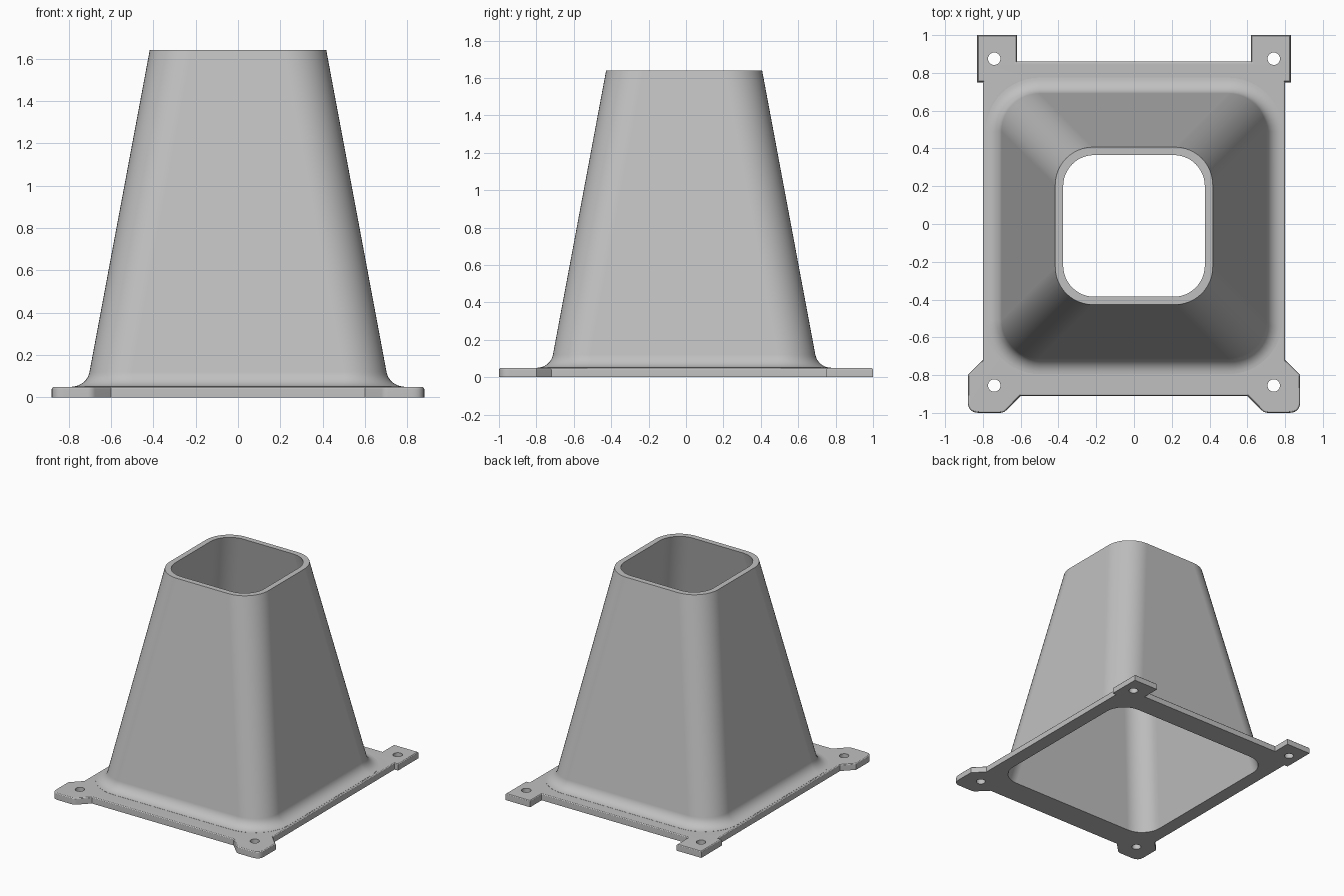
import bpy
import bmesh
from math import cos, sin, pi
from mathutils import Vector

cube = bpy.data.objects.get("Cube")
if cube:
    bpy.data.objects.remove(cube, do_unlink=True)

grey = bpy.data.materials.new("light grey")
grey.use_nodes = True
colour = (0.53, 0.53, 0.53, 1)
grey.diffuse_color = colour
grey.node_tree.nodes["Principled BSDF"].inputs["Base Color"].default_value = colour

HEIGHT = 1.64
PLATE = 0.05
SLOPE = 0.195
MID_Y = -0.01


def make_object(name, bm):
    bmesh.ops.recalc_face_normals(bm, faces=bm.faces)
    mesh = bpy.data.meshes.new(name)
    bm.to_mesh(mesh)
    bm.free()
    mesh.materials.append(grey)
    obj = bpy.data.objects.new(name, mesh)
    bpy.context.collection.objects.link(obj)
    return obj


def rounded_square(half, radius, z, steps=12):
    """Points of a square ring with rounded corners."""
    points = []
    for quarter, (sx, sy) in enumerate([(1, 1), (-1, 1), (-1, -1), (1, -1)]):
        for i in range(steps + 1):
            a = (quarter + i / steps) * pi / 2
            points.append((sx * (half - radius) + radius * cos(a),
                           MID_Y + sy * (half - radius) + radius * sin(a), z))
    return points


def loft(name, sections):
    """Solid through (half width, corner radius, height) sections."""
    bm = bmesh.new()
    rings = [[bm.verts.new(p) for p in rounded_square(*s)] for s in sections]
    for low, high in zip(rings, rings[1:]):
        for i in range(len(low)):
            j = (i + 1) % len(low)
            bm.faces.new((low[i], low[j], high[j], high[i]))
    bm.faces.new(rings[0][::-1])
    bm.faces.new(rings[-1])
    return make_object(name, bm)


def round_corner(before, corner, after, radius, steps=6):
    """Curve that replaces a sharp outline corner."""
    c = Vector(corner)
    a = c + (Vector(before) - c).normalized() * radius
    b = c + (Vector(after) - c).normalized() * radius
    ts = [i / steps for i in range(steps + 1)]
    return [tuple(a * (1 - t) ** 2 + c * 2 * t * (1 - t) + b * t * t) for t in ts]


def combine(target, other, operation):
    mod = target.modifiers.new(operation.lower(), "BOOLEAN")
    mod.operation = operation
    mod.solver = "EXACT"
    mod.object = other
    bpy.context.view_layer.objects.active = target
    bpy.ops.object.modifier_apply(modifier=mod.name)
    bpy.data.objects.remove(other, do_unlink=True)


# Mounting plate: half outline from front to back, mirrored across x
half_outline = [(0.60, -0.91)]
half_outline += round_corner((0.60, -0.91), (0.69, -1.0), (0.88, -1.0), 0.02, 3)
half_outline += round_corner((0.69, -1.0), (0.88, -1.0), (0.88, -0.80), 0.06)
half_outline += [(0.88, -0.80), (0.80, -0.72), (0.80, 0.75), (0.83, 0.75),
                 (0.83, 1.0), (0.62, 1.0), (0.62, 0.86)]
outline = half_outline + [(-x, y) for x, y in reversed(half_outline)]
bm = bmesh.new()
base = bm.faces.new([bm.verts.new((x, y, 0)) for x, y in outline])
top = bmesh.ops.extrude_face_region(bm, geom=[base])["geom"]
bmesh.ops.translate(bm, verts=[g for g in top if isinstance(g, bmesh.types.BMVert)],
                    vec=(0, 0, PLATE))
rim = [e for e in bm.edges if all(v.co.z > PLATE / 2 for v in e.verts)]
bmesh.ops.bevel(bm, geom=rim, offset=0.012, segments=3, profile=0.5,
                affect="EDGES", clamp_overlap=True)
body = make_object("tapered_duct_with_flange", bm)

# Tapered outer wall with a concave fillet flowing onto the plate
top_half = 0.417
fillet = 0.085
sections = [(0.70, 0.2, 0.02), (0.785, 0.285, 0.045)]
for i in range(9):
    a = i / 8 * (pi / 2 - 0.19)
    z = PLATE + fillet * (1 - cos(a)) + 0.001
    spread = 0.785 - fillet * sin(a)
    sections.append((spread, spread - 0.5, z))
sections.append((top_half, 0.2, HEIGHT))
combine(body, loft("outer_wall", sections), "UNION")

# Hollow passage through the duct
inner = top_half - 0.042
sections = [(inner + SLOPE * (HEIGHT - z), 0.165, z) for z in (-0.1, HEIGHT + 0.1)]
combine(body, loft("passage_cutter", sections), "DIFFERENCE")

# Screw holes in the four ears
for x in (-0.74, 0.74):
    for y in (-0.855, 0.875):
        bm = bmesh.new()
        bmesh.ops.create_cone(bm, cap_ends=True, segments=32, radius1=0.033,
                              radius2=0.033, depth=0.3)
        bmesh.ops.translate(bm, verts=bm.verts, vec=(x, y, 0))
        combine(body, make_object("screw_hole_cutter", bm), "DIFFERENCE")

# Smooth curves, crisp edges
bpy.ops.object.select_all(action="DESELECT")
body.select_set(True)
bpy.context.view_layer.objects.active = body
bpy.ops.object.shade_smooth_by_angle(angle=0.5)
weighted = body.modifiers.new("even shading", "WEIGHTED_NORMAL")
weighted.keep_sharp = True
